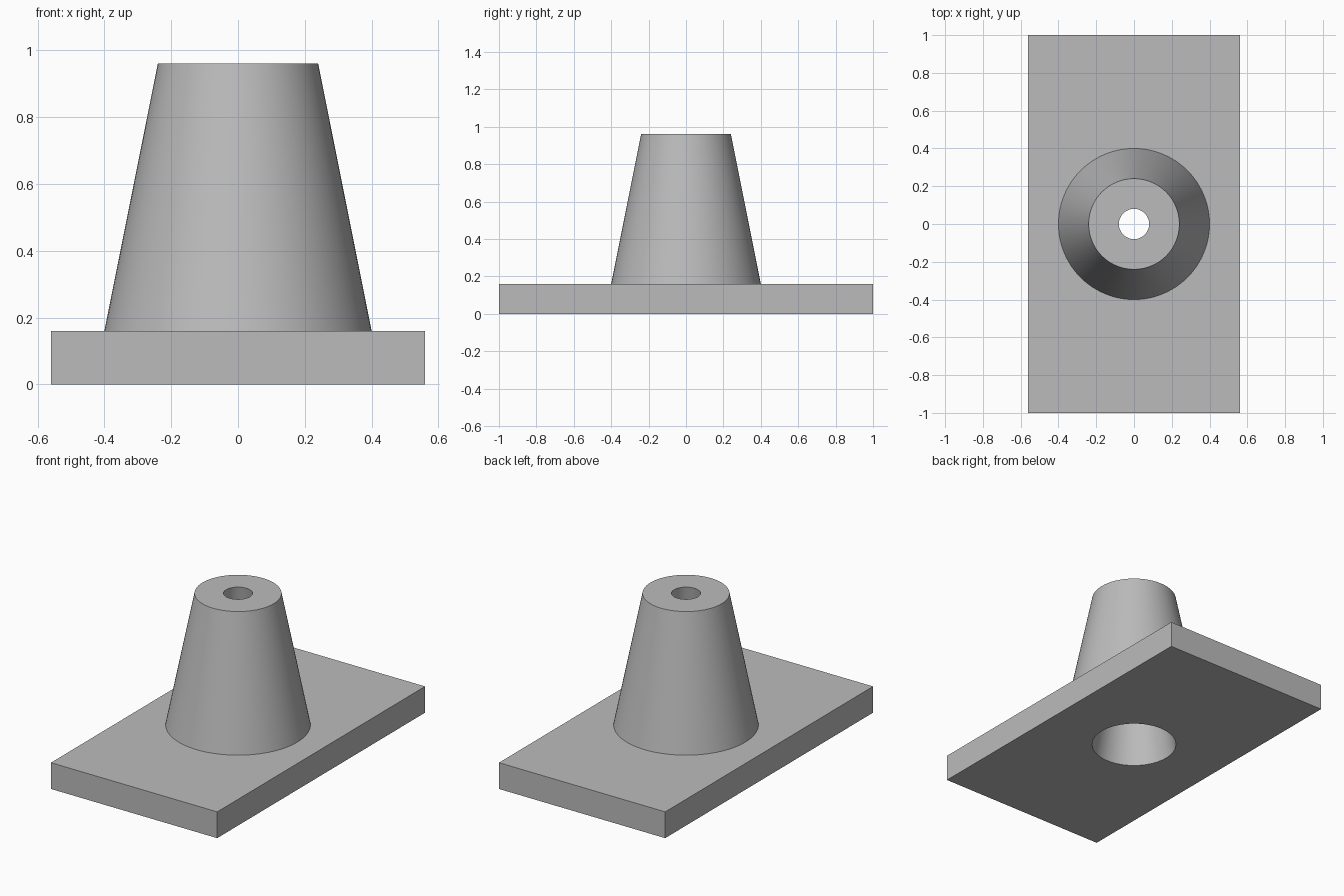
import bpy
import math

cube = bpy.data.objects.get("Cube")
if cube:
    bpy.data.objects.remove(cube, do_unlink=True)

PLATE = (1.12, 2.0, 0.16)
HEIGHT = 0.96
SIDES = 96

# Single plain grey
grey = bpy.data.materials.new("grey")
grey.use_nodes = True
color = (0.5, 0.5, 0.5, 1)
grey.diffuse_color = color
grey.node_tree.nodes["Principled BSDF"].inputs["Base Color"].default_value = color


def frustum(name, z0, z1, radius_at):
    """Vertical cone section whose radius follows radius_at(z)."""
    bpy.ops.mesh.primitive_cone_add(
        vertices=SIDES, radius1=radius_at(z0), radius2=radius_at(z1),
        depth=z1 - z0, location=(0, 0, (z0 + z1) / 2))
    ob = bpy.context.object
    ob.name = name
    ob.data.materials.append(grey)
    return ob


def combine(body, tool, operation):
    """Apply a boolean to body and discard the tool."""
    tool.hide_render = True
    mod = body.modifiers.new(operation.lower(), 'BOOLEAN')
    mod.operation = operation
    mod.solver = 'EXACT'
    mod.object = tool
    bpy.context.view_layer.objects.active = body
    bpy.ops.object.modifier_apply(modifier=mod.name)
    bpy.data.objects.remove(tool, do_unlink=True)


# Rectangular base plate
bpy.ops.mesh.primitive_cube_add(size=1, location=(0, 0, PLATE[2] / 2))
base = bpy.context.object
base.name = "plate_with_tapered_sleeve"
base.scale = PLATE
bpy.ops.object.transform_apply(location=True, rotation=False, scale=True)
base.data.materials.append(grey)

# Tapered sleeve, rooted inside the plate
sleeve = frustum("sleeve", PLATE[2] / 2, HEIGHT,
                 lambda z: 0.4 - 0.2 * (z - PLATE[2]))
combine(base, sleeve, 'UNION')

# Tapered bore through the whole body, wide at the bottom
bore = frustum("bore_cutter", -0.12, HEIGHT + 0.12, lambda z: 0.24 - z / 6)
combine(base, bore, 'DIFFERENCE')

# Smooth round walls, crisp rims
bpy.ops.object.select_all(action='DESELECT')
base.select_set(True)
bpy.context.view_layer.objects.active = base
bpy.ops.object.shade_smooth_by_angle(angle=math.radians(30))
